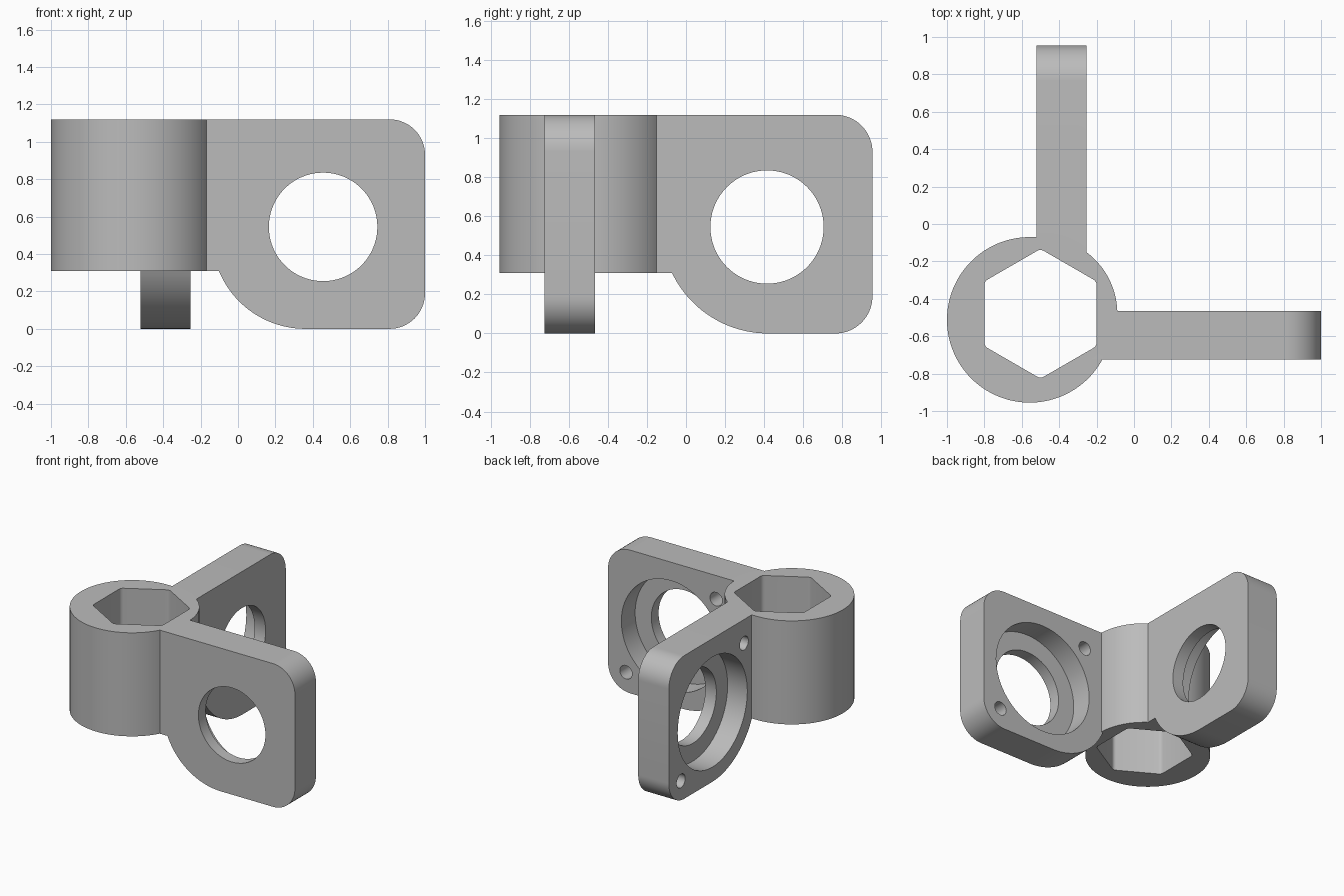
import bpy, bmesh
from math import cos, sin, pi, radians, sqrt
from mathutils import Vector

if "Cube" in bpy.data.objects:
    bpy.data.objects.remove(bpy.data.objects["Cube"])

TOP, HUB_BASE = 1.12, 0.31
HEX_CENTRE = (-0.5, -0.48)

grey = bpy.data.materials.new("plain grey")
grey.use_nodes = True
grey.diffuse_color = (0.5, 0.5, 0.5, 1)
grey.node_tree.nodes["Principled BSDF"].inputs["Base Color"].default_value = (0.5, 0.5, 0.5, 1)


def arc(cx, cy, r, start, end, n):
    """Points along an arc, angles in degrees."""
    angles = [radians(start + (end - start) * i / n) for i in range(n + 1)]
    return [(cx + r * cos(a), cy + r * sin(a)) for a in angles]


def circle(cx, cy, r, n=96):
    return arc(cx, cy, r, 0, 360, n)[:-1]


def prism(name, points, low, high, axis="z"):
    """Extrude a 2D profile along the given axis."""
    place = {"x": lambda u, v, w: (w, u, v),
             "y": lambda u, v, w: (u, w, v),
             "z": lambda u, v, w: (u, v, w)}[axis]
    bm = bmesh.new()
    face = bm.faces.new([bm.verts.new(place(u, v, low)) for u, v in points])
    ext = bmesh.ops.extrude_face_region(bm, geom=[face])
    shift = Vector(place(0, 0, high - low))
    moved = [g for g in ext["geom"] if isinstance(g, bmesh.types.BMVert)]
    bmesh.ops.translate(bm, verts=moved, vec=shift)
    bmesh.ops.recalc_face_normals(bm, faces=bm.faces)
    mesh = bpy.data.meshes.new(name)
    bm.to_mesh(mesh)
    bm.free()
    mesh.materials.append(grey)
    obj = bpy.data.objects.new(name, mesh)
    bpy.context.collection.objects.link(obj)
    return obj


def combine(target, tool, operation):
    """Apply an exact boolean and drop the tool."""
    mod = target.modifiers.new("combine", "BOOLEAN")
    mod.operation, mod.solver, mod.object = operation, "EXACT", tool
    bpy.context.view_layer.objects.active = target
    bpy.ops.object.modifier_apply(modifier=mod.name)
    bpy.data.objects.remove(tool)


def plate(name, axis, back, face, root, end, hole_u, arc_u, arc_r):
    """Mounting plate; the counterbore opens on the face side."""
    hole_z, corner = 0.545, 0.19
    inward = 1 if back > face else -1
    # outline: square root, swept lower edge, rounded outer corners
    meet = arc_u - sqrt(arc_r ** 2 - (arc_r - HUB_BASE) ** 2)
    begin = 180 + 180 / pi * math_angle(arc_u - meet, arc_r - HUB_BASE)
    outline = [(root, TOP), (root, HUB_BASE)]
    outline += arc(arc_u, arc_r, arc_r, begin, 270, 24)
    outline += arc(end - corner, corner, corner, 270, 360, 16)
    outline += arc(end - corner, TOP - corner, corner, 0, 90, 16)
    obj = prism(name, outline, min(back, face), max(back, face), axis)

    def bore(u, z, r, start, depth, n=96):
        a, b = start - inward * 0.05, start + inward * depth
        combine(obj, prism("bore", circle(u, z, r, n), min(a, b), max(a, b), axis), "DIFFERENCE")

    bore(hole_u, hole_z, 0.43, face, 0.17)
    bore(hole_u, hole_z, 0.29, face, 0.4)
    # blind screw holes on one diagonal
    bore(hole_u - 0.39, hole_z + 0.39, 0.053, face, 0.17, 32)
    bore(hole_u + 0.39, hole_z - 0.39, 0.053, face, 0.17, 32)
    return obj


def math_angle(across, up):
    return Vector((1, 0)).angle(Vector((across, up)))


# hub: two slightly offset cylinders
bracket = prism("corner_bracket", circle(-0.5575, -0.5125, 0.4425, 128), HUB_BASE, TOP)
combine(bracket, prism("hub_lobe", circle(*HEX_CENTRE, 0.411, 128), HUB_BASE, TOP), "UNION")

# the two plates at right angles
side_plate = plate("side_plate", "y", -0.725, -0.465, -0.3, 1.0, 0.455, 0.36, 0.5)
rear_plate = plate("rear_plate", "x", -0.255, -0.52, -0.25, 0.955, 0.415, 0.42, 0.545)
combine(bracket, side_plate, "UNION")
combine(bracket, rear_plate, "UNION")

# hexagonal socket with softened corners
hexagon = []
for i in range(6):
    a = 30 + 60 * i
    cx = HEX_CENTRE[0] + 0.306 * cos(radians(a))
    cy = HEX_CENTRE[1] + 0.306 * sin(radians(a))
    hexagon += arc(cx, cy, 0.035, a - 30, a + 30, 4)
combine(bracket, prism("socket", hexagon, -0.1, TOP + 0.1), "DIFFERENCE")

# smooth the curved walls, keep edges crisp
bpy.ops.object.select_all(action="DESELECT")
bracket.select_set(True)
bpy.context.view_layer.objects.active = bracket
bpy.ops.object.shade_smooth_by_angle(angle=radians(30))
